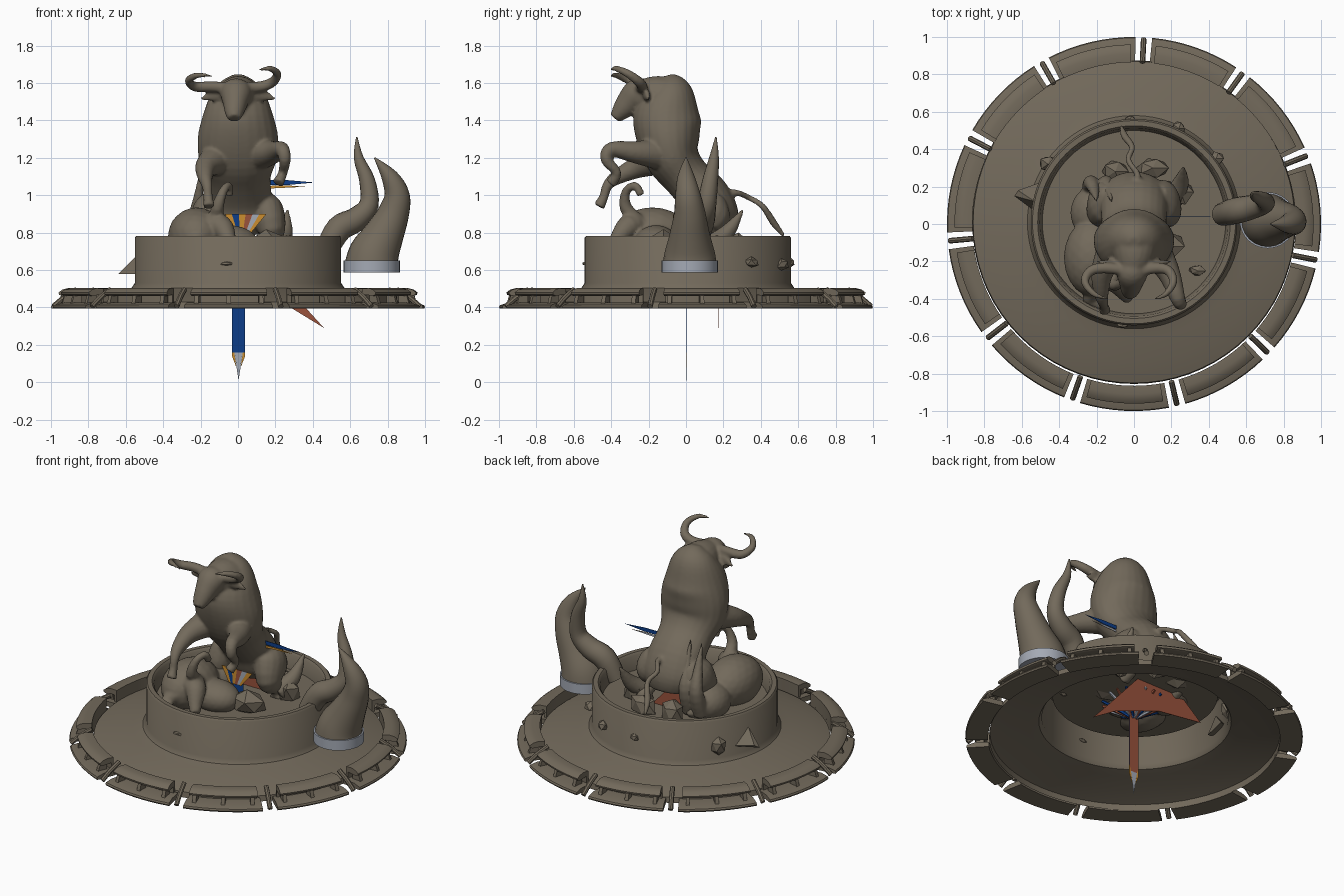
import bpy, bmesh, math, random
from mathutils import Vector, Matrix

if "Cube" in bpy.data.objects:
    bpy.data.objects.remove(bpy.data.objects["Cube"])

random.seed(4)


def material(name, r, g, b):
    m = bpy.data.materials.new(name)
    m.diffuse_color = (r, g, b, 1)
    m.use_nodes = True
    m.node_tree.nodes["Principled BSDF"].inputs["Base Color"].default_value = m.diffuse_color
    return m


BRONZE = material("bronze brown", .170, .143, .105)
GREY = material("pale grey", .37, .40, .46)
RUST = material("rust red", .32, .085, .045)
BLUE = material("deep blue", .004, .048, .25)
ORANGE = material("orange", .60, .27, .03)


def finish(name, bm, mats, smooth=True):
    bmesh.ops.recalc_face_normals(bm, faces=bm.faces[:])
    me = bpy.data.meshes.new(name)
    bm.to_mesh(me)
    bm.free()
    for m in mats:
        me.materials.append(m)
    ob = bpy.data.objects.new(name, me)
    bpy.context.collection.objects.link(ob)
    if smooth:
        bpy.ops.object.select_all(action='DESELECT')
        ob.select_set(True)
        bpy.context.view_layer.objects.active = ob
        bpy.ops.object.shade_smooth_by_angle(angle=math.radians(40))
    return ob


def spline(pts, steps=4):
    """Smooth curve through control points of any dimension."""
    out = []
    for i in range(len(pts) - 1):
        p0, p1, p2, p3 = pts[max(i - 1, 0)], pts[i], pts[i + 1], pts[min(i + 2, len(pts) - 1)]
        for s in range(steps):
            t = s / steps
            out.append([.5 * (2 * b + (c - a) * t + (2 * a - 5 * b + 4 * c - d) * t * t
                              + (3 * b - a - 3 * c + d) * t ** 3)
                        for a, b, c, d in zip(p0, p1, p2, p3)])
    return out + [list(pts[-1])]


def loft(bm, pts, n=16, ref=(1, 0, 0)):
    """Closed tube; each point is x, y, z, half width, optional half depth."""
    pts = spline([p if len(p) == 5 else (*p, p[3]) for p in pts])
    pos = [Vector(p[:3]) for p in pts]
    rings = []
    for i, p in enumerate(pts):
        t = (pos[min(i + 1, len(pos) - 1)] - pos[max(i - 1, 0)]).normalized()
        side = Vector(ref) - t * t.dot(Vector(ref))
        side.normalize()
        up = t.cross(side)
        rings.append([bm.verts.new(pos[i] + side * max(p[3], .003) * math.cos(k * math.tau / n)
                                   + up * max(p[4], .003) * math.sin(k * math.tau / n)) for k in range(n)])
    for a, b in zip(rings, rings[1:]):
        for k in range(n):
            bm.faces.new((a[k], a[(k + 1) % n], b[(k + 1) % n], b[k]))
    bm.faces.new(rings[0])
    bm.faces.new(rings[-1])


def blob(bm, loc, size):
    m = Matrix.Translation(loc) @ Matrix.Diagonal((*size, 1))
    bmesh.ops.create_icosphere(bm, subdivisions=3, radius=1, matrix=m)


def fuse(ob, voxel=.01):
    r = ob.modifiers.new("fuse", 'REMESH')
    r.mode, r.voxel_size, r.use_smooth_shade = 'VOXEL', voxel, True
    s = ob.modifiers.new("soften", 'SMOOTH')
    s.factor, s.iterations = .5, 3


def revolve(name, profile, n=72, y=.0):
    bm = bmesh.new()
    vs = [bm.verts.new((r, y, z)) for r, z in profile]
    es = [bm.edges.new(e) for e in zip(vs, vs[1:])]
    bmesh.ops.spin(bm, geom=vs + es, cent=(0, y, 0), axis=(0, 0, 1), angle=math.tau, steps=n)
    bmesh.ops.remove_doubles(bm, verts=bm.verts[:], dist=.0005)
    return finish(name, bm, [BRONZE])


def arc_bar(bm, a0, a1, prof, n=8):
    rings = [[bm.verts.new((r * math.cos(a), r * math.sin(a), z)) for r, z in prof]
             for a in (a0 + (a1 - a0) * i / n for i in range(n + 1))]
    m = len(prof)
    for p, q in zip(rings, rings[1:]):
        for k in range(m):
            bm.faces.new((p[k], p[(k + 1) % m], q[(k + 1) % m], q[k]))
    bm.faces.new(rings[0])
    bm.faces.new(rings[-1])


def plate(name, xz, y, front, back):
    """Thin upright sheet with a different colour on each side."""
    bm = bmesh.new()
    f = bm.faces.new([bm.verts.new((x, y, z)) for x, z in xz])
    g = bmesh.ops.extrude_face_region(bm, geom=[f])["geom"]
    bmesh.ops.translate(bm, vec=(0, .003, 0), verts=[v for v in g if isinstance(v, bmesh.types.BMVert)])
    bmesh.ops.recalc_face_normals(bm, faces=bm.faces[:])
    for f in bm.faces:
        f.material_index = 1 if f.normal.y > .5 else 0
    return finish(name, bm, [front, back], False)


# Hollow base: sloping skirt, round wall, lip and inner floor
revolve("base_and_arena_wall", [(.865, .395), (.86, .43), (.75, .465), (.63, .488), (.57, .503), (.552, .53),
                                (.552, .772), (.543, .783), (.515, .783), (.503, .77), (.49, .68), (0, .68)], y=.01)

# Rim: eleven segments, each a tray with a raised bar and posts, with sloping rods in the gaps
STEP = math.tau / 11
segs, rods = bmesh.new(), bmesh.new()
for i in range(11):
    gap = math.radians(87) + i * STEP
    a0, a1 = gap + .045, gap + STEP - .045
    arc_bar(segs, a0, a1, [(.865, .393), (.995, .393), (1.0, .402), (.995, .412), (.95, .425), (.865, .425)])
    arc_bar(segs, a0 + .025, a1 - .025, [(.865, .47), (.94, .462), (.957, .468), (.96, .48), (.94, .495),
                                         (.91, .503), (.865, .5)])
    arc_bar(segs, a0 + .025, a1 - .025, [(.865, .42), (.88, .42), (.88, .48), (.865, .48)])
    for f in (.12, .5, .88):
        a = a0 + (a1 - a0) * f
        arc_bar(segs, a - .012, a + .012, [(.9, .42), (.96, .42), (.945, .47), (.9, .47)], 1)
    c, s = math.cos(gap), math.sin(gap)
    loft(rods, [(.865 * c, .865 * s, .495, .015), (.93 * c, .93 * s, .455, .015), (.99 * c, .99 * s, .405, .015)],
         8, (-s, c, 0))
finish("rim_segments", segs, [BRONZE])
finish("rim_rods", rods, [BRONZE])

# Rearing bull, built from overlapping limbs and fused
b = bmesh.new()
loft(b, [(0, .17, .80, .13, .10), (0, .15, .88, .18, .135), (0, .10, .99, .18, .135), (0, .0, 1.10, .175, .125),
         (0, -.07, 1.20, .21, .145), (0, -.095, 1.31, .215, .17), (0, -.10, 1.42, .19, .18),
         (0, -.085, 1.53, .15, .135), (0, -.09, 1.60, .10, .09), (0, -.10, 1.64, .03, .03)], 24)
loft(b, [(0, -.08, 1.50, .14, .13), (0, -.17, 1.525, .115, .115), (-.01, -.25, 1.535, .08, .085)], 20)
loft(b, [(-.01, -.19, 1.575, .05, .04), (-.01, -.25, 1.55, .085, .08), (-.015, -.31, 1.49, .066, .068),
         (-.02, -.355, 1.44, .05, .047), (-.02, -.38, 1.41, .034, .03)], 20)
for s, dz in ((1, 0), (-1, -.035)):
    k = 1.0 if s > 0 else 1.25
    # horn, ear, thigh and lower hind leg on each side
    loft(b, [(.04 * s, -.25, 1.575, .03), (.12 * s * k, -.235, 1.58, .03), (.185 * s * k, -.25, 1.605 + dz * .7, .027),
             (.21 * s * k, -.31, 1.65 + dz, .022), (.17 * s * k, -.375, 1.677 + dz, .016),
             (.11 * s * k, -.40, 1.67 + dz, .006)], 12, (0, 0, 1))
    loft(b, [(.06 * s, -.22, 1.54, .02), (.13 * s, -.21, 1.535, .032, .018), (.2 * s, -.2, 1.515, .006)], 12, (0, 0, 1))
    loft(b, [(.11 * s, .15, .98, .07), (.15 * s, .12, .91, .095, .125), (.18 * s, .07, .82, .075, .09),
             (.18 * s, .13, .75, .045), (.18 * s, .2, .71, .035), (.18 * s, .12, .67, .035)])
# Forelegs: one folded high, one reaching down
loft(b, [(.12, -.15, 1.22, .085), (.19, -.27, 1.23, .06), (.235, -.40, 1.245, .04), (.25, -.425, 1.19, .032),
         (.24, -.37, 1.12, .025), (.215, -.40, 1.065, .032)])
loft(b, [(-.12, -.15, 1.19, .085), (-.17, -.26, 1.15, .06), (-.175, -.37, 1.095, .04), (-.165, -.42, 1.05, .028),
         (-.16, -.44, .99, .025), (-.155, -.465, .94, .032)])
loft(b, [(0, .17, 1.0, .025), (.02, .26, 1.015, .018), (-.03, .34, .985, .016), (-.01, .41, .94, .017),
         (-.05, .47, .85, .02), (-.07, .525, .78, .01)], 10)
fuse(finish("rearing_bull", b, [BRONZE]))

# Fallen animal and rubble inside the arena
f = bmesh.new()
blob(f, (-.22, -.18, .78), (.155, .21, .155))
blob(f, (-.20, .06, .74), (.14, .15, .12))
blob(f, (-.05, -.16, .74), (.16, .12, .10))
loft(f, [(-.16, -.26, .83, .08), (-.09, -.31, .83, .065), (-.05, -.37, .76, .042), (-.03, -.40, .72, .03)], 14)
loft(f, [(-.12, -.24, .84, .045), (-.11, -.32, .93, .035), (-.08, -.32, 1.02, .024), (-.05, -.27, 1.05, .022),
         (-.045, -.24, 1.0, .022)], 10)
loft(f, [(-.2, -.34, .78, .05), (-.24, -.40, .74, .035), (-.17, -.44, .71, .03)], 10)
# Curved spikes beside the hindquarters
for x in (-.23, -.15):
    loft(f, [(x, .17, .70, .05), (x, .22, .86, .042), (x + .02, .17, 1.0, .026), (x + .03, .12, 1.14, .005)], 10)
loft(f, [(.2, .12, .72, .06), (.25, .22, .80, .045), (.265, .31, .93, .005)], 10)
fuse(finish("fallen_animal", f, [BRONZE]))

# Rocks: position, size
r = bmesh.new()
for x, y, z, sx, sy, sz in ((.25, .17, .72, .08, .07, .09), (.15, -.12, .73, .13, .09, .08),
                            (.34, -.25, .70, .05, .03, .03), (.1, .3, .72, .09, .06, .08),
                            (-.1, .28, .72, .08, .07, .09), (.24, .51, .63, .04, .04, .035),
                            (.44, .35, .64, .04, .04, .03), (-.06, -.54, .635, .035, .015, .012),
                            (-.02, .56, .64, .035, .025, .03), (-.46, .32, .61, .05, .05, .06)):
    g = bmesh.ops.create_icosphere(r, subdivisions=1, radius=1)["verts"]
    for v in g:
        v.co *= random.uniform(.8, 1.15)
        v.co = Vector((x + v.co.x * sx, y + v.co.y * sy, z + v.co.z * sz))
finish("rocks", r, [BRONZE], False)

# Wedge of stone against the left wall
w = bmesh.new()
bmesh.ops.convex_hull(w, input=[w.verts.new(p) for p in ((-.64, .15, .58), (-.52, .06, .58), (-.48, .23, .58),
                                                       (-.53, .12, .69), (-.62, .18, .60))])
finish("wall_wedge", w, [BRONZE], False)

# Great horns on a grey collar
h = bmesh.new()
loft(h, [(.715, .02, .62, .145), (.73, .02, .69, .135), (.78, .02, .79, .108), (.83, .02, .9, .085),
         (.85, .01, 1.0, .068), (.81, 0, 1.1, .045), (.73, 0, 1.2, .004)], 24, (0, 1, 0))
loft(h, [(.47, .05, .70, .06), (.54, .07, .82, .07), (.63, .09, .87, .065), (.70, .11, .95, .052),
         (.69, .13, 1.08, .042), (.645, .15, 1.2, .026), (.635, .16, 1.31, .004)], 16, (0, 1, 0))
finish("great_horns", h, [BRONZE])
c = bmesh.new()
bmesh.ops.create_cone(c, cap_ends=True, segments=40, radius1=.15, radius2=.15, depth=.065,
                      matrix=Matrix.Translation((.715, .02, .618)))
finish("horn_collar", c, [GREY])

# Cloth hanging through the floor
plate("red_cloth", [(.46, .29), (.36, .40), (.10, .70), (0, .81), (-.12, .77), (-.37, .56), (-.05, .52), (.28, .40)],
      .17, RUST, RUST)

# Lance below the base, blue in front and rust behind, with a pale point
plate("lance_shaft", [(-.032, .16), (.038, .16), (.038, .85), (-.032, .85)], 0, BLUE, RUST)
plate("lance_point", [(-.02, .16), (.003, .01), (.026, .16)], 0, GREY, GREY)
for s in (-1, 1):
    plate("lance_edge", [(.003 + s * .035, .20), (.003 + s * .035, .14), (.003 + s * .012, .08),
                         (.003 + s * .023, .16)], 0, ORANGE, ORANGE)

# Striped fan at the top of the lance
for i in range(6):
    x0, x1 = -.07 + i * .037, -.07 + (i + 1) * .037
    plate("fan_stripe", [(x0 * .4 + .01, .80), (x1 * .4 + .01, .80), (x1, .90), (x0, .90)], -.07,
          (ORANGE, BLUE, ORANGE, RUST, GREY, ORANGE)[i], ORANGE)

# Darts in the bull's flank
plate("upper_dart", [(.15, 1.08), (.27, 1.08), (.41, 1.068), (.27, 1.055), (.15, 1.055)], .04, BLUE, BLUE)
plate("lower_dart", [(.15, 1.05), (.27, 1.052), (.36, 1.045), (.15, 1.035)], .04, ORANGE, GREY)

# Small strips fanned out under the floor
for mat, off in ((GREY, 0), (BLUE, .5), (RUST, .25)):
    k = bmesh.new()
    for i in range(5):
        a = (i + off) * math.tau / 5
        x, y = math.cos(a), math.sin(a)
        loft(k, [(.01 * x, .01 * y, .53, .008), (.1 * x, .1 * y, .59, .012), (.19 * x, .19 * y, .64, .008)], 6, (-y, x, 0))
    finish("under_strips", k, [mat], False)
